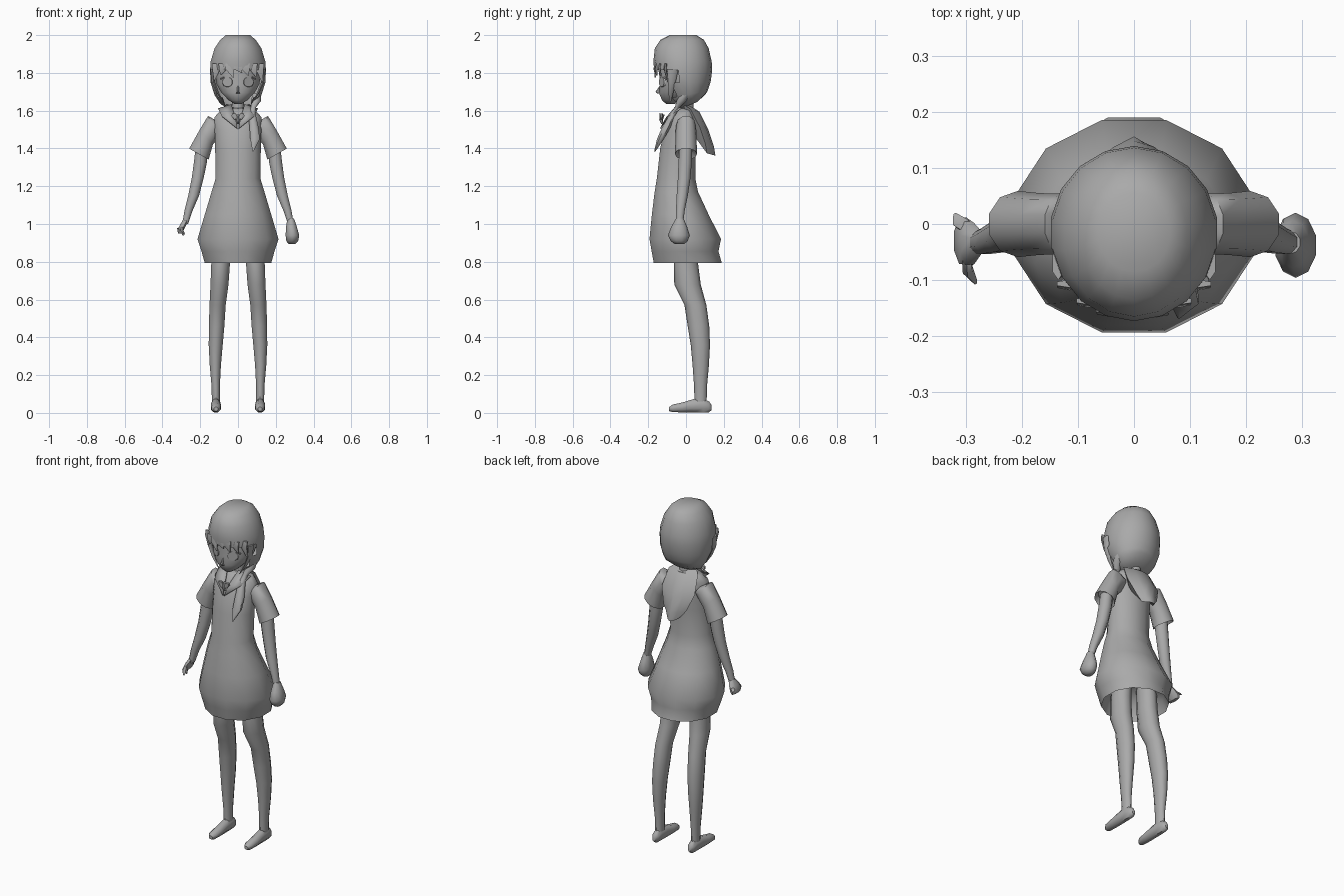
import bpy, bmesh, math
from mathutils import Vector as V

GREY = bpy.data.materials.new("plain grey")
GREY.diffuse_color = (0.4, 0.4, 0.4, 1)


def finish(name, bm, angle=50):
    bmesh.ops.recalc_face_normals(bm, faces=bm.faces)
    me = bpy.data.meshes.new(name)
    bm.to_mesh(me)
    bm.free()
    for p in me.polygons:
        p.use_smooth = True
    me.set_sharp_from_angle(angle=math.radians(angle))
    me.materials.append(GREY)
    ob = bpy.data.objects.new(name, me)
    bpy.context.collection.objects.link(ob)
    return ob


def loft(name, rings, n=10, caps=(True, True), keep=None, angle=50):
    """Skin a list of (centre, u axis, v axis) ellipses."""
    bm = bmesh.new()
    loops = []
    for c, u, v in rings:
        loops.append([bm.verts.new(V(c) + V(u) * math.cos(t) + V(v) * math.sin(t))
                      for t in (2 * math.pi * (i + .5) / n for i in range(n))])
    for a, b in zip(loops, loops[1:]):
        for i in range(n):
            j = (i + 1) % n
            bm.faces.new((a[i], a[j], b[j], b[i]))
    if caps[0]:
        bm.faces.new(loops[0])
    if caps[1]:
        bm.faces.new(loops[-1])
    if keep:
        bad = [f for f in bm.faces if not keep(f.calc_center_median())]
        bmesh.ops.delete(bm, geom=bad, context='FACES')
    return finish(name, bm, angle)


def flat(x, y, z, rx, ry, tx=0, ty=0):
    """Horizontal ellipse, optionally tilted."""
    return ((x, y, z), (rx, 0, rx * tx), (0, ry, ry * ty))


def span(z, rx, front, back, ty=0):
    return flat(0, (front + back) / 2, z, rx, (back - front) / 2, 0, ty)


def limb(name, s, secs, n=8, **k):
    """Tube of flat sections, mirrored by the sign s."""
    return loft(name, [flat(s * q[0], q[1], q[2], q[3], q[4],
                            s * q[5] if len(q) > 5 else 0) for q in secs], n, **k)


def plate(name, pts, faces, thick=0.006):
    bm = bmesh.new()
    vs = [bm.verts.new(p) for p in pts]
    for f in faces:
        bm.faces.new([vs[i] for i in f])
    ob = finish(name, bm)
    m = ob.modifiers.new("thickness", 'SOLIDIFY')
    m.thickness = thick
    m.offset = 0
    return ob


# head, nose and neck
loft("head", [span(1.635, .018, -.105, -.06), span(1.655, .05, -.128, -.02),
              span(1.695, .09, -.145, .02), span(1.74, .115, -.14, .07),
              span(1.80, .125, -.145, .1), span(1.88, .12, -.14, .1),
              span(1.94, .07, -.1, .06)], 16)
loft("nose", [flat(0, -.138, 1.69, .012, .012), flat(0, -.15, 1.70, .007, .012),
              flat(0, -.135, 1.73, .004, .005)], 6)
loft("neck", [span(1.56, .045, -.04, .05), span(1.61, .032, -.03, .04),
              span(1.68, .034, -.035, .04)], 10)

# bobbed hair, open in front of the face
loft("hair", [span(2.0, .065, -.085, .055), span(1.975, .095, -.135, .095),
              span(1.93, .126, -.165, .12), span(1.86, .147, -.173, .136),
              span(1.815, .15, -.168, .139), span(1.75, .148, -.15, .13),
              span(1.685, .125, -.1, .115, .2), span(1.65, .10, -.05, .105, .5),
              span(1.63, .05, -.02, .06, .4)], 18,
     keep=lambda c: c.z > 1.815 or c.y > -.05, angle=60)

# fringe locks hanging from the front edge of the hair
for i, (x, tip, z) in enumerate([(-.115, -.125, 1.76), (-.08, -.09, 1.79), (-.045, -.025, 1.775),
                                 (0, .02, 1.80), (.04, .055, 1.785), (.08, .095, 1.78),
                                 (.115, .128, 1.75)]):
    y = -.014 - .15 * math.sqrt(1 - (x / .15) ** 2)
    yt = -.02 - .145 * math.sqrt(1 - (tip / .15) ** 2)
    loft("fringe_lock_%d" % i, [flat(x, y + .004, 1.85, .026, .007),
                                flat(x, y, 1.82, .024, .008),
                                flat(tip, yt, z, .003, .003)], 6)

# long side strands
for s in (-1, 1):
    limb("side_strand", s, [(.135, -.07, 1.82, .012, .03), (.13, -.075, 1.75, .01, .02),
                            (.105, -.08, 1.69, .007, .012), (.07, -.085, 1.635, .002, .003)], 6)

# eyes and brows, thin raised plates
for s in (-1, 1):
    y = -.127
    loft("eye", [((s * .056, y + .012, 1.752), (.03, s * .018, 0), (0, 0, .03)),
                 ((s * .056, y - .003, 1.752), (.026, s * .014, 0), (0, 0, .026))], 12)
    loft("upper_lash", [((s * (.026 + .033 * k), y - .006 + .013 * k, 1.768 + .013 * math.sin(k * 1.57)),
                         (0, .005, 0), (0, 0, .004)) for k in (0, .5, 1, 1.5, 2)], 5)

# tied side tail lying on the chest
limb("side_tail", 1, [(.10, .0, 1.69, .025, .03), (.095, -.025, 1.65, .028, .028),
                      (.082, -.045, 1.618, .015, .015), (.073, -.065, 1.59, .02, .018),
                      (.085, -.105, 1.51, .026, .024), (.09, -.135, 1.45, .027, .02),
                      (.08, -.165, 1.385, .003, .004)], 8)

# dress with a puffed hem
loft("dress", [span(1.612, .05, -.045, .05), span(1.60, .095, -.06, .052),
               span(1.565, .13, -.085, .056), span(1.5, .128, -.115, .056),
               span(1.4, .125, -.14, .055), span(1.24, .123, -.158, .053),
               span(1.17, .145, -.17, .068), span(1.05, .182, -.186, .125),
               span(.92, .222, -.2, .192), span(.855, .2, -.188, .178),
               span(.793, .182, -.177, .196), span(.86, .165, -.16, .165),
               span(.93, .06, -.08, .08)], 12)

# front collar leaves and bow
for s in (-1, 1):
    plate("front_collar", [(s * .035, -.045, 1.632), (s * .105, -.03, 1.61), (s * .085, -.095, 1.57),
                           (s * .004, -.135, 1.505), (s * .012, -.105, 1.56)],
          [(0, 1, 2, 4), (4, 2, 3)])
    limb("bow_loop", s, [(.022, -.132, 1.585, .012, .01), (.02, -.13, 1.57, .016, .01),
                         (.012, -.132, 1.553, .008, .008)], 6)
loft("bow_knot", [flat(0, -.125, 1.58, .01, .012), flat(0, -.132, 1.55, .009, .01),
                  flat(0, -.125, 1.53, .005, .006)], 6)

# hood hanging on the back: outer shell turning under to the dress
rows = [(1.622, .03, .06), (1.595, .07, .095), (1.50, .118, .108), (1.41, .148, .075),
        (1.362, .156, .038), (1.415, .09, .045), (1.47, .045, .06)]
bm = bmesh.new()
grid = [[bm.verts.new((w * k, y - .045 * k * k * (1 if i < 5 else .3), z + .012 * k * k))
         for k in (-1, -.5, 0, .5, 1)] for i, (z, y, w) in enumerate(rows)]
for a, b in zip(grid, grid[1:]):
    for i in range(4):
        bm.faces.new((a[i], a[i + 1], b[i + 1], b[i]))
for e in (0, 4):
    bm.faces.new([r[e] for r in grid])
finish("hood", bm, 60)

for s in (-1, 1):
    # sleeves and arms
    limb("sleeve", s, [(.095, 0, 1.52, .012, .045, 2), (.13, 0, 1.515, .03, .054, 2),
                       (.168, 0, 1.46, .037, .055, 1.1), (.207, 0, 1.37, .054, .059, .57),
                       (.20, 0, 1.395, .038, .042, .57)], 10)
    limb("arm", s, [(.188, 0, 1.43, .036, .036), (.20, -.005, 1.32, .037, .038),
                    (.214, -.01, 1.24, .034, .036), (.235, -.02, 1.15, .031, .032),
                    (.262, -.03, 1.07, .023, .025), (.28, -.034, 1.0, .017, .02)], 8)
    # legs
    limb("leg", s, [(.085, 0, .95, .05, .06), (.092, 0, .79, .052, .064),
                    (.098, .008, .68, .05, .07), (.108, .05, .57, .045, .058),
                    (.113, .066, .46, .043, .057), (.118, .076, .36, .039, .051),
                    (.12, .078, .25, .031, .043), (.118, .077, .14, .023, .034),
                    (.117, .077, .04, .022, .032)], 10)
    # feet, lofted from toe to heel
    loft("foot", [((s * .117, y, z), (rx, 0, 0), (0, 0, rz)) for y, z, rx, rz in
                  [(-.09, .02, .012, .011), (-.07, .024, .025, .022), (-.02, .029, .029, .028),
                   (.04, .038, .027, .038), (.09, .04, .026, .04), (.122, .032, .021, .031),
                   (.136, .028, .01, .014)]], 8)

# closed hand on one side
limb("closed_hand", 1, [(.279, -.033, 1.03, .018, .02), (.283, -.036, .985, .03, .042),
                        (.288, -.038, .94, .038, .058), (.287, -.036, .91, .033, .045),
                        (.285, -.034, .893, .018, .024)], 10)

# open, flatter hand with fingers on the other
limb("open_hand", -1, [(.277, -.033, 1.02, .017, .02), (.292, -.035, .992, .018, .04),
                       (.305, -.03, .965, .017, .045), (.308, -.03, .95, .01, .04)], 8)
for i, (y, tx, ty, tz) in enumerate([(-.06, .283, -.103, .945), (-.045, .29, -.07, .94),
                                     (-.005, .318, .015, .97)]):
    limb("finger_%d" % i, -1, [(.298, y, .985, .009, .014),
                               ((.298 + tx) / 2 + .006, (y + ty) / 2, (.985 + tz) / 2, .01, .013),
                               (tx, ty, tz, .004, .005)], 6)
